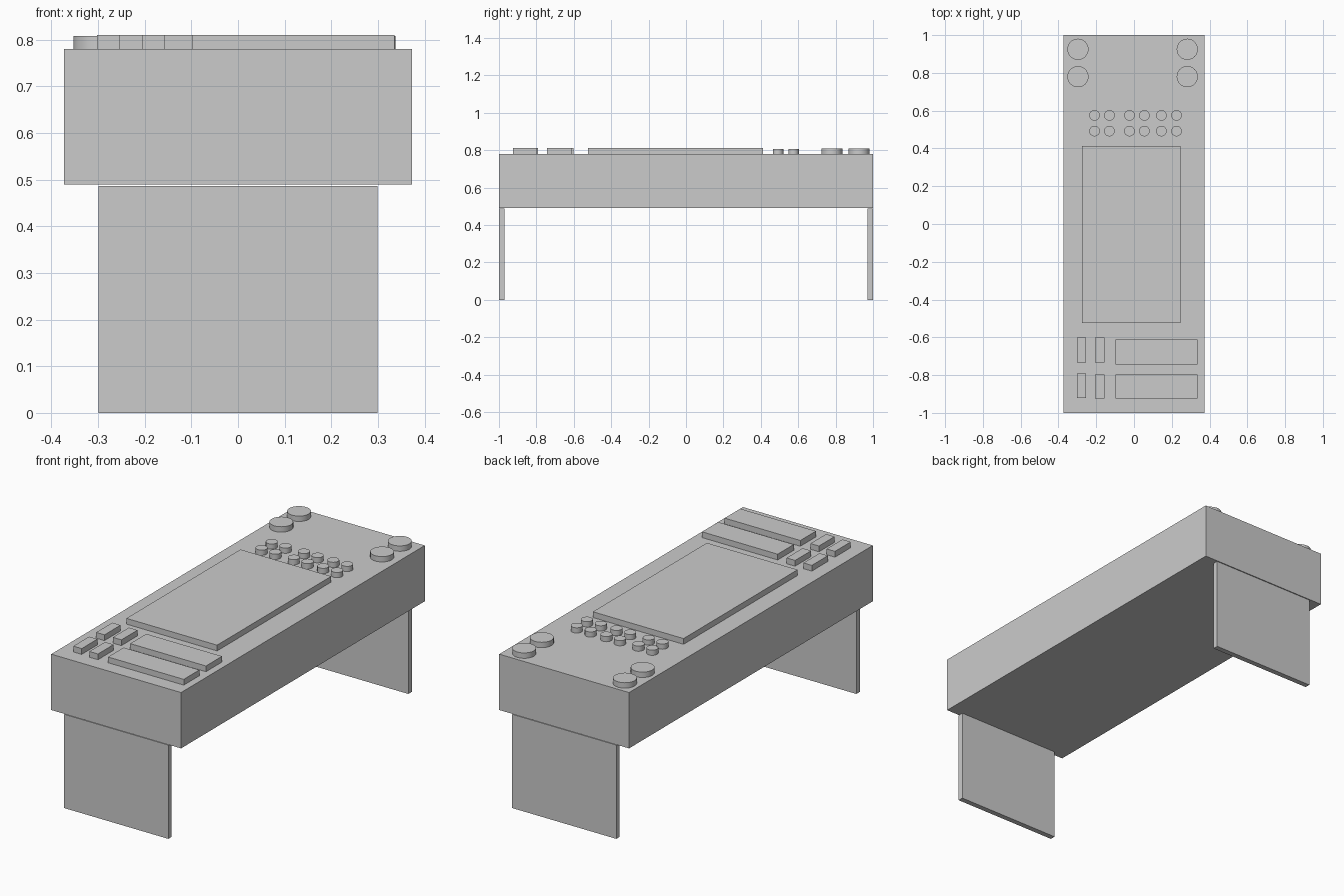
import bpy

if "Cube" in bpy.data.objects:
    bpy.data.objects.remove(bpy.data.objects["Cube"])

TOP = 0.78      # deck surface height
RAISED = 0.81   # top of raised controls


def box(name, x0, x1, y0, y1, z0, z1):
    bpy.ops.mesh.primitive_cube_add(
        size=1, location=((x0 + x1) / 2, (y0 + y1) / 2, (z0 + z1) / 2))
    ob = bpy.context.object
    ob.name = name
    ob.scale = (x1 - x0, y1 - y0, z1 - z0)
    bpy.ops.object.transform_apply(location=False, rotation=False, scale=True)
    return ob


def disc(name, x, y, r, top):
    bpy.ops.mesh.primitive_cylinder_add(
        vertices=32, radius=r, depth=top - TOP, location=(x, y, (top + TOP) / 2))
    ob = bpy.context.object
    ob.name = name
    bpy.ops.object.shade_smooth_by_angle()
    return ob


# Console body and the two end panels it stands on
box("console_body", -0.373, 0.373, -1, 1, 0.49, TOP)
box("front_leg", -0.299, 0.299, -0.999, -0.971, 0, 0.487)
box("back_leg", -0.299, 0.299, 0.971, 0.999, 0, 0.487)

# Large central panel
box("center_panel", -0.275, 0.246, -0.523, 0.413, TOP, RAISED)

# Wide bars and narrow keys at the front end
for y0, y1 in ((-0.743, -0.611), (-0.925, -0.797)):
    box("wide_bar", -0.099, 0.336, y0, y1, TOP, RAISED)
for x0, x1, y0, y1 in ((-0.302, -0.254, -0.733, -0.601),
                       (-0.206, -0.157, -0.733, -0.601),
                       (-0.302, -0.254, -0.920, -0.791),
                       (-0.206, -0.157, -0.925, -0.797)):
    box("narrow_key", x0, x1, y0, y1, TOP, RAISED)

# Two rows of small round buttons, in pairs
for y in (0.575, 0.492):
    for x in (-0.209, -0.130, -0.024, 0.055, 0.145, 0.225):
        disc("small_button", x, y, 0.028, 0.807)

# Large round knobs at the back corners
for y in (0.925, 0.780):
    for x in (-0.297, 0.282):
        disc("round_knob", x, y, 0.056, 0.808)
